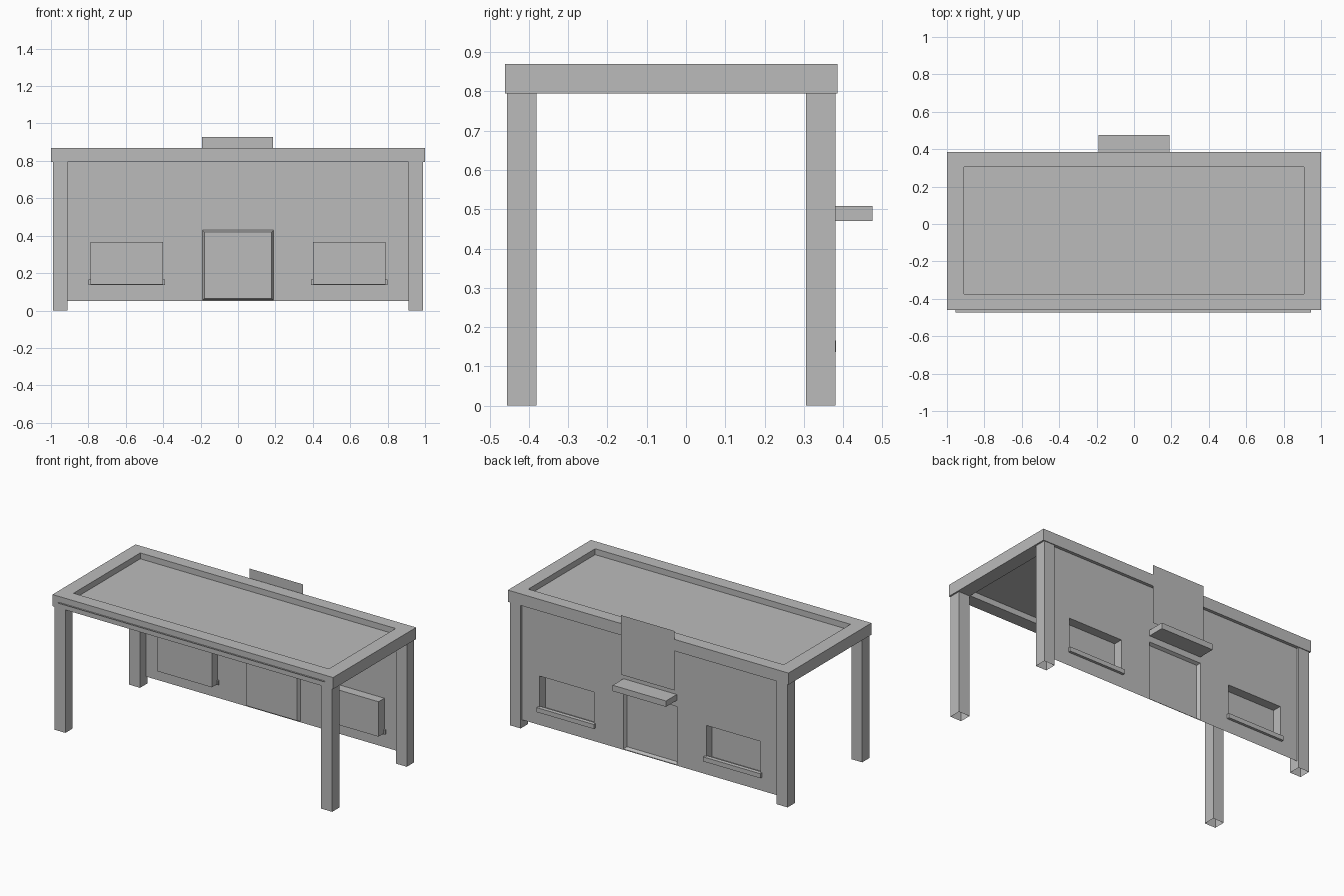
import bpy
import bmesh
from mathutils import Vector

cube = bpy.data.objects.get("Cube")
if cube:
    bpy.data.objects.remove(cube, do_unlink=True)

grey = bpy.data.materials.new("plain_grey")
grey.use_nodes = True
colour = (0.5, 0.5, 0.5, 1)
grey.diffuse_color = colour
grey.node_tree.nodes["Principled BSDF"].inputs["Base Color"].default_value = colour


def finish(name, bm, recalc=True):
    bmesh.ops.remove_doubles(bm, verts=bm.verts, dist=0.0005)
    if recalc:
        bmesh.ops.recalc_face_normals(bm, faces=bm.faces)
    mesh = bpy.data.meshes.new(name)
    bm.to_mesh(mesh)
    bm.free()
    mesh.materials.append(grey)
    obj = bpy.data.objects.new(name, mesh)
    bpy.context.collection.objects.link(obj)
    return obj


def box(name, x, y, z, open_bottom=False):
    bm = bmesh.new()
    bmesh.ops.create_cube(bm, size=1)
    for v in bm.verts:
        v.co = Vector([a + (b - a) * (c + 0.5) for (a, b), c in zip((x, y, z), v.co)])
    if open_bottom:
        low = [f for f in bm.faces if f.calc_center_median().z < z[0] + 0.001]
        bmesh.ops.delete(bm, geom=low, context='FACES')
    return finish(name, bm, not open_bottom)


def rect(x, z, y):
    # Corners of an upright rectangle, wound to face the back
    return [(x[1], y, z[0]), (x[0], y, z[0]), (x[0], y, z[1]), (x[1], y, z[1])]


def face(bm, points):
    bm.faces.new([bm.verts.new(p) for p in points])


def pan(bm, x, z, y_open, y_floor, taper=0.0):
    # Recess pushed into the wall from the back
    outer = rect(x, z, y_open)
    inner = rect((x[0] + taper, x[1] - taper), (z[0] + taper, z[1] - taper), y_floor)
    face(bm, inner)
    for i in range(4):
        j = (i + 1) % 4
        face(bm, (outer[i], outer[j], inner[j], inner[i]))


# Table-like frame: four hollow legs
FRONT, BACK = (-0.455, -0.38), (0.305, 0.38)
for side, x in (("right", (-0.99, -0.912)), ("left", (0.912, 0.99))):
    for end, y in (("front", FRONT), ("back", BACK)):
        box(f"{end}_{side}_post", x, y, (0, 0.797), open_bottom=True)

# Roof rim: a rectangular ring
bm = bmesh.new()
outer = [(-1, -0.46), (1, -0.46), (1, 0.385), (-1, 0.385)]
inner = [(-0.91, -0.375), (0.91, -0.375), (0.91, 0.305), (-0.91, 0.305)]
low, high = 0.795, 0.87
for i in range(4):
    j = (i + 1) % 4
    for z in (low, high):
        face(bm, [(*p, z) for p in (outer[i], outer[j], inner[j], inner[i])])
    for loop in (outer, inner):
        face(bm, [(*loop[i], low), (*loop[j], low), (*loop[j], high), (*loop[i], high)])
finish("roof_rim", bm)

# Thin roof panel, its front edge just proud of the rim
bm = bmesh.new()
face(bm, [(-0.955, -0.472, 0.832), (0.945, -0.472, 0.832),
          (0.945, 0.35, 0.832), (-0.955, 0.35, 0.832)])
finish("roof_panel", bm, recalc=False)

# Back wall: a thin sheet with recessed windows and door
WALL = 0.365
WINDOW_X, WINDOW_Z = (0.40, 0.788), (0.14, 0.365)
DOOR_X, DOOR_Z = (-0.19, 0.19), (0.055, 0.43)
half = [DOOR_X[1], *WINDOW_X, 0.912]
xs = [-x for x in reversed(half)] + half
zs = [0.05, DOOR_Z[0], *WINDOW_Z, DOOR_Z[1], 0.797]
bm = bmesh.new()
for x in zip(xs, xs[1:]):
    for z in zip(zs, zs[1:]):
        cx, cz = abs(sum(x) / 2), sum(z) / 2
        in_window = WINDOW_X[0] < cx < WINDOW_X[1] and WINDOW_Z[0] < cz < WINDOW_Z[1]
        in_door = cx < DOOR_X[1] and DOOR_Z[0] < cz < DOOR_Z[1]
        if not (in_window or in_door):
            face(bm, rect(x, z, WALL))
pan(bm, WINDOW_X, WINDOW_Z, WALL, WALL - 0.06)
pan(bm, (-WINDOW_X[1], -WINDOW_X[0]), WINDOW_Z, WALL, WALL - 0.06)
pan(bm, DOOR_X, DOOR_Z, WALL, WALL - 0.02, taper=0.01)
finish("back_wall", bm, recalc=False)

# Window sills
for side, x in (("right", (-0.798, -0.39)), ("left", (0.39, 0.798))):
    box(f"{side}_window_sill", x, (0.355, 0.382), (0.137, 0.166))

# Door canopy
box("door_canopy", (-0.19, 0.19), (0.36, 0.475), (0.47, 0.508))

# Flat sign board above the canopy
bm = bmesh.new()
face(bm, rect((-0.192, 0.188), (0.545, 0.928), 0.392))
finish("sign_board", bm, recalc=False)
